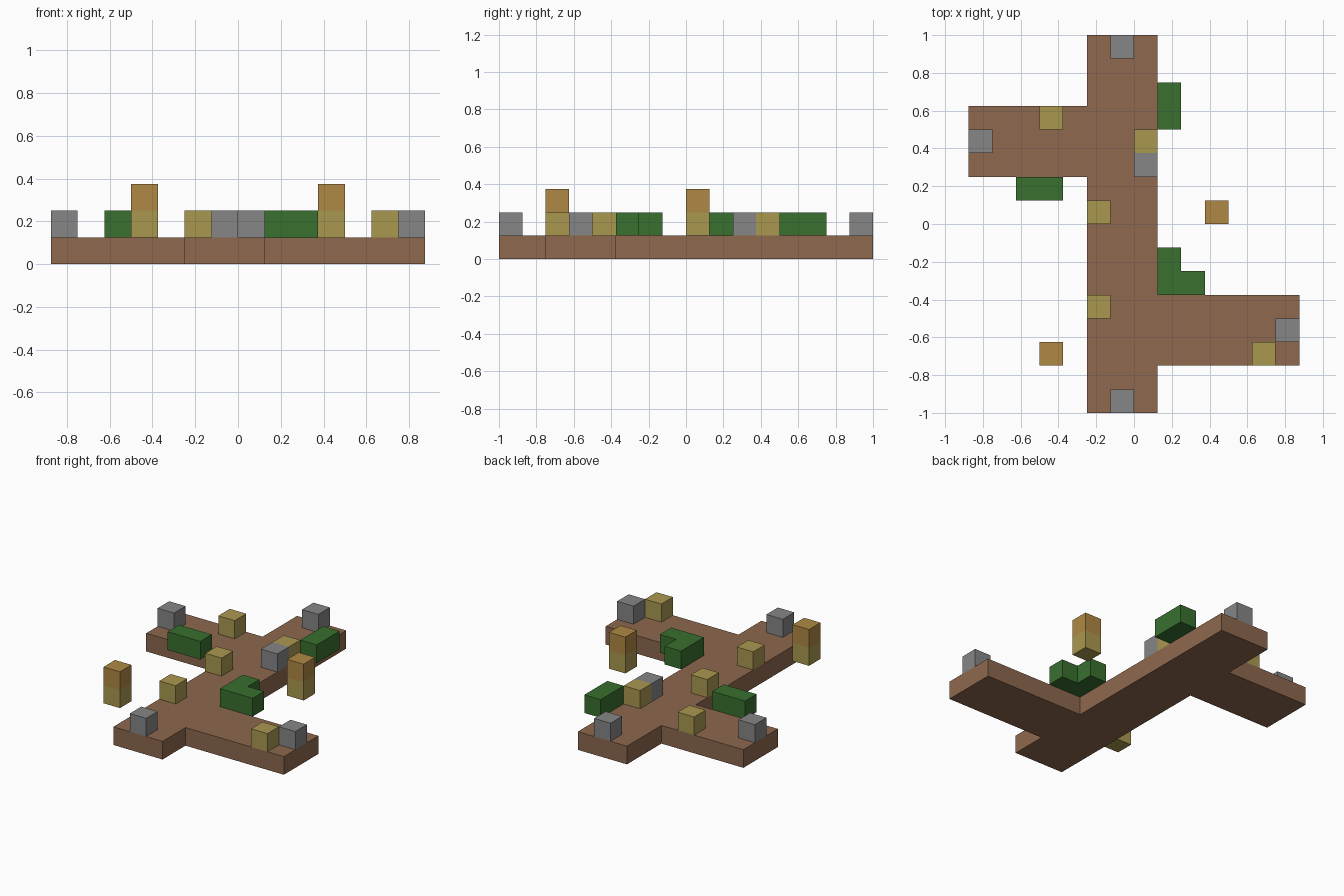
import bpy
import bmesh

cube = bpy.data.objects.get("Cube")
if cube:
    bpy.data.objects.remove(cube, do_unlink=True)

U = 0.125  # size of one block


def material(name, rgb):
    m = bpy.data.materials.new(name)
    m.use_nodes = True
    m.diffuse_color = (*rgb, 1)
    bsdf = next(n for n in m.node_tree.nodes if n.type == "BSDF_PRINCIPLED")
    bsdf.inputs["Base Color"].default_value = (*rgb, 1)
    bsdf.inputs["Roughness"].default_value = 0.9
    return m


brown = material("earth brown", (0.27, 0.14, 0.077))
grey = material("stone grey", (0.24, 0.24, 0.24))
yellow = material("straw yellow", (0.40, 0.315, 0.078))
orange = material("amber", (0.43, 0.246, 0.058))
green = material("hedge green", (0.04, 0.16, 0.028))


def prism(name, outline, level, mat):
    """Extrude a counter-clockwise outline, in blocks, one block high."""
    bm = bmesh.new()
    base = bm.faces.new([bm.verts.new((x * U, y * U, level * U)) for x, y in outline])
    top = bmesh.ops.extrude_face_region(bm, geom=[base], use_keep_orig=True)
    verts = [g for g in top["geom"] if isinstance(g, bmesh.types.BMVert)]
    bmesh.ops.translate(bm, verts=verts, vec=(0, 0, U))
    bmesh.ops.recalc_face_normals(bm, faces=bm.faces)
    mesh = bpy.data.meshes.new(name)
    bm.to_mesh(mesh)
    bm.free()
    mesh.materials.append(mat)
    obj = bpy.data.objects.new(name, mesh)
    bpy.context.collection.objects.link(obj)


def box(name, x, y, level, mat, w=1, d=1):
    prism(name, [(x, y), (x + w, y), (x + w, y + d), (x, y + d)], level, mat)


# Ground path with two side branches
prism("path", [(-2, -8), (1, -8), (1, -6), (7, -6), (7, -3), (1, -3),
               (1, 8), (-2, 8), (-2, 5), (-7, 5), (-7, 2), (-2, 2)], 0, brown)

# Stone and straw blocks on the path
for i, (x, y) in enumerate([(-1, 7), (-7, 3), (0, 2), (6, -5), (-1, -8)], 1):
    box(f"stone_block_{i}", x, y, 1, grey)
for i, (x, y) in enumerate([(-4, 4), (0, 3), (-2, 0), (-2, -4), (5, -6)], 1):
    box(f"straw_block_{i}", x, y, 1, yellow)

# Two-block posts beside the path
for side, x, y in [("left", 3, 0), ("right", -4, -6)]:
    box(f"post_base_{side}", x, y, 1, yellow)
    box(f"post_top_{side}", x, y, 2, orange)

# Hedges along the path edges
box("hedge_back", 1, 4, 1, green, d=2)
box("hedge_right", -5, 1, 1, green, w=2)
prism("hedge_corner", [(1, -3), (3, -3), (3, -2), (2, -2), (2, -1), (1, -1)], 1, green)
